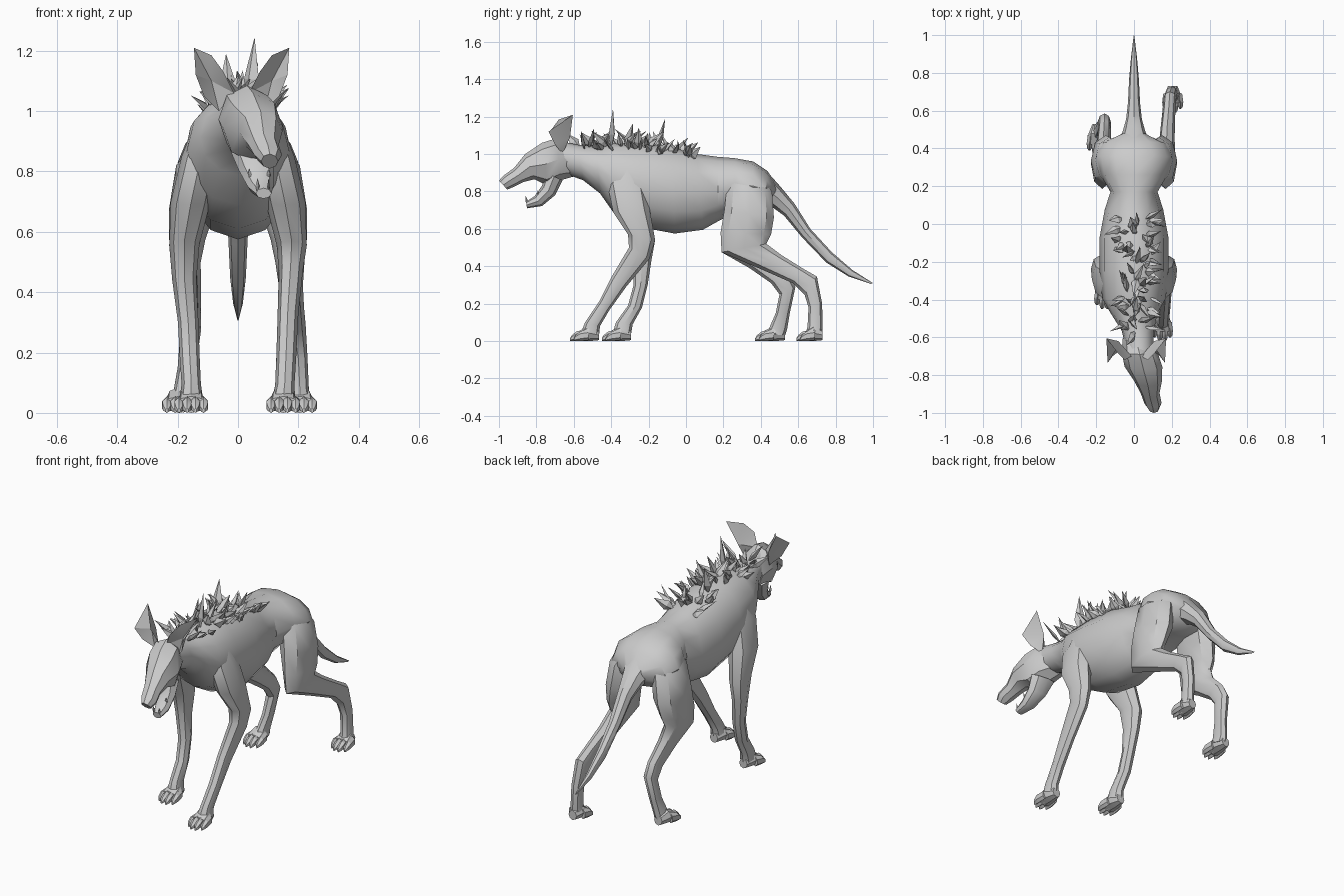
import bpy, bmesh, math, random
from mathutils import Vector

random.seed(7)


def finish(name, bm, angle=38):
    bmesh.ops.recalc_face_normals(bm, faces=bm.faces)
    me = bpy.data.meshes.new(name)
    bm.to_mesh(me)
    bm.free()
    ob = bpy.data.objects.new(name, me)
    bpy.context.collection.objects.link(ob)
    if angle:
        bpy.ops.object.select_all(action='DESELECT')
        ob.select_set(True)
        bpy.context.view_layer.objects.active = ob
        bpy.ops.object.shade_smooth_by_angle(angle=math.radians(angle))
    return ob


def loft(bm, rings, n):
    """Each ring: centre x, half width, then the (y, z) of its two side-view edges."""
    prev = None
    for k, (x, hw, y1, z1, y2, z2) in enumerate(rings):
        c = Vector((x, (y1 + y2) / 2, (z1 + z2) / 2))
        b = Vector((0, (y1 - y2) / 2, (z1 - z2) / 2))
        cur = []
        for i in range(n):
            t = math.tau * i / n
            cur.append(bm.verts.new(c + b * math.cos(t) + Vector((hw * math.sin(t), 0, 0))))
        if prev:
            for i in range(n):
                j = (i + 1) % n
                bm.faces.new((prev[i], prev[j], cur[j], cur[i]))
        if k in (0, len(rings) - 1):
            bm.faces.new(cur)
        prev = cur


def part(name, rings, n, angle=38):
    bm = bmesh.new()
    loft(bm, rings, n)
    return finish(name, bm, angle)


def spike(bm, base, d, length, r):
    """Flattened four-sided thorn with its widest point above the root."""
    d = d.normalized()
    u = d.cross(Vector((random.uniform(-1, 1), random.uniform(-1, 1), .3))).normalized()
    w = d.cross(u) * .55
    root, tip = bm.verts.new(base - d * .02), bm.verts.new(base + d * length)
    mid = [bm.verts.new(base + d * length * .3 + v * r) for v in (u, w, -u, -w)]
    for i in range(4):
        j = (i + 1) % 4
        bm.faces.new((root, mid[j], mid[i]))
        bm.faces.new((tip, mid[i], mid[j]))


# Torso and neck, flaring again at the hips
part("body", [
    (.03, .07, -.68, 1.07, -.66, .90), (.02, .085, -.58, 1.05, -.55, .86),
    (0, .125, -.48, 1.04, -.46, .79), (0, .168, -.40, 1.06, -.39, .69),
    (0, .182, -.25, 1.06, -.25, .61), (0, .182, -.08, 1.04, -.06, .575),
    (0, .155, .06, 1.0, .09, .595), (0, .125, .17, .985, .17, .64),
    (0, .18, .26, .978, .27, .69), (0, .20, .36, .96, .35, .70),
    (0, .17, .435, .91, .42, .71), (0, .06, .49, .83, .46, .75)], 12)

# Head, turned slightly to one side, with open jaw
part("head", [
    (.01, .07, -.61, 1.04, -.60, .88), (.03, .095, -.69, 1.085, -.67, .86),
    (.05, .10, -.77, 1.06, -.74, .83), (.075, .072, -.86, 1.0, -.81, .865),
    (.085, .05, -.92, .925, -.87, .85), (.10, .046, -.975, .885, -.92, .825),
    (.105, .028, -1.0, .858, -.955, .81)], 8)
part("lower_jaw", [
    (.045, .075, -.75, .90, -.66, .86), (.06, .058, -.77, .83, -.70, .78),
    (.075, .042, -.81, .775, -.77, .722), (.085, .026, -.855, .745, -.85, .71)], 8)

# Teeth
bm = bmesh.new()
for s in (-1, 1):
    for t in (0, 1):
        low = Vector((.07 + s * (.032 - .014 * t) + .013 * t, -.79 - .06 * t, .785 - .045 * t))
        spike(bm, low, Vector((0, -.2, 1)), .025 + .015 * t, .007)
finish("teeth", bm, 0)

# Cupped ears: a rim with a ridge behind and a hollow in front
for s, name in ((-1, "ear_left"), (1, "ear_right")):
    bm = bmesh.new()
    rim = [bm.verts.new((.012 + s * x, y, z)) for x, y, z in (
        (.025, -.70, 1.06), (.075, -.66, 1.0), (.125, -.70, 1.05), (.152, -.735, 1.12),
        (.158, -.605, 1.21), (.10, -.68, 1.185), (.06, -.72, 1.13))]
    back = bm.verts.new((.012 + s * .095, -.62, 1.09))
    cup = bm.verts.new((.012 + s * .10, -.655, 1.10))
    for i in range(len(rim)):
        j = (i + 1) % len(rim)
        bm.faces.new((rim[i], rim[j], back))
        bm.faces.new((rim[j], rim[i], cup))
    finish(name, bm, 25)

# Tail
part("tail", [
    (0, .09, .43, .91, .41, .74), (0, .06, .51, .82, .47, .71),
    (0, .042, .58, .735, .525, .67), (0, .032, .665, .60, .62, .555),
    (0, .026, .78, .475, .75, .42), (0, .016, .89, .38, .87, .345),
    (0, .002, 1.0, .31, .99, .305)], 8)


# Front legs: shared shoulder, different stride below the elbow
def shoulder(s):
    return [(s * .09, .05, -.36, .97, -.26, .97), (s * .125, .062, -.42, .84, -.22, .86),
            (s * .157, .066, -.39, .69, -.195, .71), (s * .178, .05, -.31, .57, -.165, .54)]


part("front_leg_right", shoulder(1) + [
    (.175, .04, -.305, .50, -.195, .44), (.165, .034, -.40, .34, -.32, .29),
    (.16, .033, -.465, .21, -.41, .165), (.155, .032, -.54, .10, -.46, .08),
    (.15, .04, -.56, .05, -.465, .03)], 8)
part("front_leg_left", shoulder(-1) + [
    (-.178, .04, -.285, .45, -.185, .43), (-.165, .034, -.28, .30, -.205, .30),
    (-.16, .033, -.31, .19, -.235, .18), (-.155, .032, -.375, .10, -.285, .09),
    (-.155, .04, -.39, .05, -.295, .03)], 8)


# Hind legs: shared thigh sunk into the hips, different stride below the knee
def thigh(s):
    return [(s * .08, .04, .28, .93, .38, .92), (s * .13, .075, .22, .84, .46, .80),
            (s * .15, .078, .205, .70, .47, .66), (s * .168, .06, .185, .58, .455, .57),
            (s * .172, .048, .19, .475, .43, .52)]


part("hind_leg_right", thigh(1) + [
    (.175, .04, .40, .385, .51, .46), (.185, .034, .57, .31, .63, .385),
    (.19, .034, .635, .245, .70, .345), (.20, .03, .655, .18, .728, .20),
    (.205, .03, .65, .08, .73, .07), (.205, .04, .64, .04, .725, .03)], 8)
part("hind_leg_left", thigh(-1) + [
    (-.162, .04, .34, .39, .46, .45), (-.157, .034, .455, .31, .55, .36),
    (-.157, .034, .50, .25, .585, .29), (-.17, .03, .48, .15, .555, .15),
    (-.185, .03, .445, .07, .54, .06), (-.19, .04, .43, .04, .53, .03)], 8)

# Paws: a pad and four clawed toes each
for name, x, yf, yb in (("front_paw_right", .15, -.62, -.465), ("front_paw_left", -.155, -.45, -.295),
                        ("hind_paw_right", .205, .59, .73), ("hind_paw_left", -.195, .37, .53)):
    bm = bmesh.new()
    loft(bm, [(x, .025, yb, .06, yb, .005), (x, .045, yb - .05, .085, yb - .05, 0),
              (x, .05, yf + .05, .055, yf + .05, 0)], 8)
    for o in (-1.5, -.5, .5, 1.5):
        f = yf + .02 * (abs(o) > 1)
        tx = x + o * .027
        loft(bm, [(x + o * .024, .016, f + .08, .06, f + .08, .005),
                  (tx, .018, f + .035, .052, f + .035, 0),
                  (tx, .014, f + .01, .032, f + .01, 0),
                  (tx, .005, f, .015, f, 0)], 6)
    finish(name, bm, 25)

# Mane of broad thorns along the neck and shoulders
bm = bmesh.new()
for i in range(58):
    y = -.56 + .60 * i / 57 + random.uniform(-.02, .02)
    x = .01 + random.uniform(-1, 1) * (.06 if y < -.45 else .085)
    z = 1.045 - max(0, y + .2) * .2 - 3.5 * x * x
    d = Vector((x * 11 + random.uniform(-.5, .5), random.uniform(-.8, .9), .7))
    spike(bm, Vector((x, y, z)), d, random.uniform(.07, .14), random.uniform(.018, .03))
for x, y, dx, dy, h in ((.04, -.40, .015, .01, .20), (-.03, -.15, -.01, .04, .16),
                        (.03, -.32, .04, .04, .13), (0, -.02, -.03, .09, .08)):
    spike(bm, Vector((x, y, 1.045 - max(0, y + .2) * .2)), Vector((dx, dy, h)), h, .03)
finish("mane_spikes", bm, 0)
